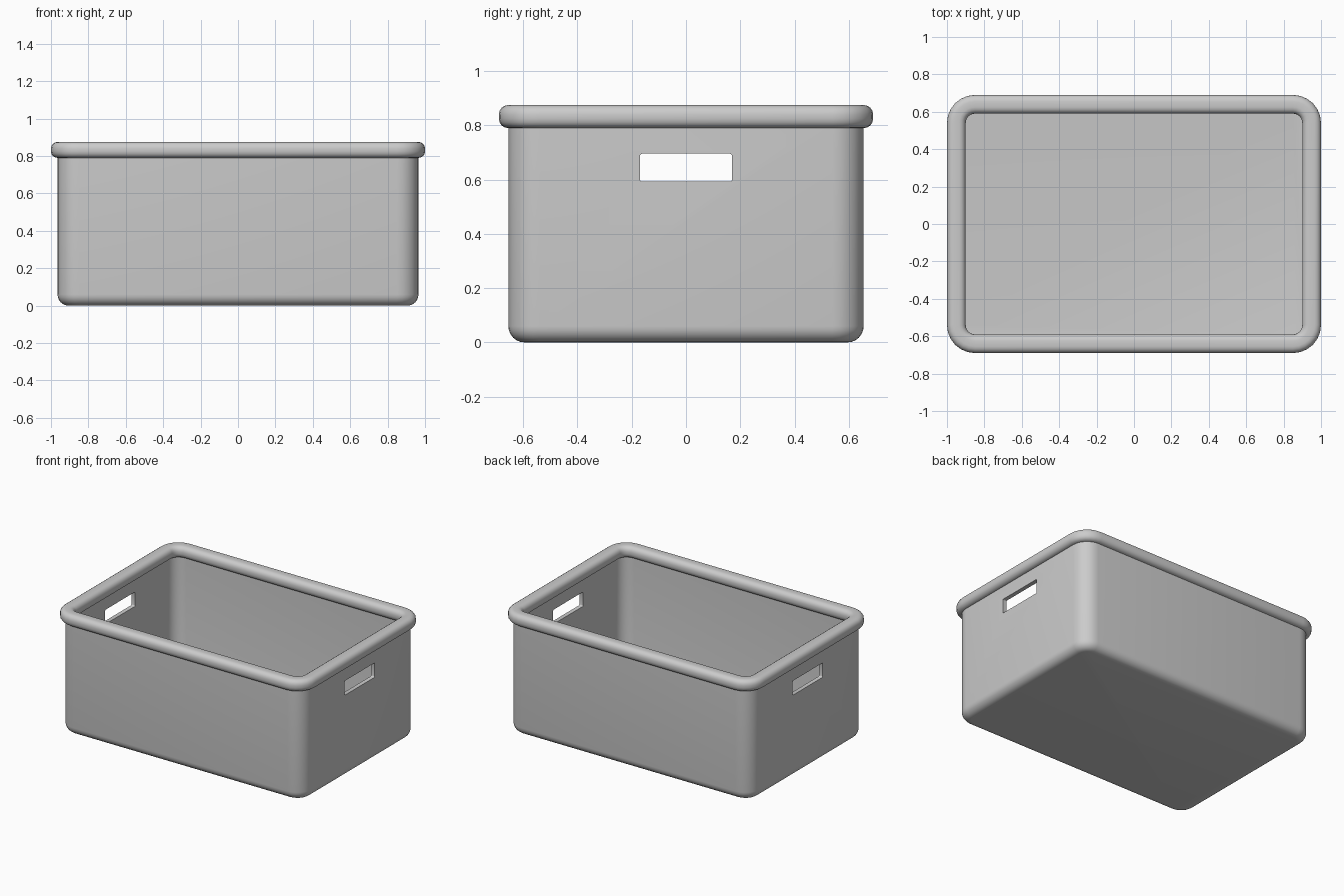
import bpy, bmesh
from math import sin, cos, pi

if "Cube" in bpy.data.objects:
    bpy.data.objects.remove(bpy.data.objects["Cube"])

HX, HY, R = 0.965, 0.655, 0.115      # outer wall half sizes, corner radius
T, FILLET = 0.03, 0.06               # wall thickness, bottom rounding


def ring(bm, inset, z, segs=6):
    """Rounded rectangle loop, inset from the outer wall."""
    r = max(R - inset, 0.01)
    cx, cy = HX - inset - r, HY - inset - r
    verts = []
    for k, (sx, sy) in enumerate([(1, 1), (-1, 1), (-1, -1), (1, -1)]):
        for i in range(segs + 1):
            a = (k + i / segs) * pi / 2
            verts.append(bm.verts.new((sx * cx + r * cos(a), sy * cy + r * sin(a), z)))
    return verts


def loft(name, profile, closed):
    """Skin a list of (inset, z) loops; cap both ends when not closed."""
    bm = bmesh.new()
    rings = [ring(bm, d, z) for d, z in profile]
    n = len(rings[0])
    pairs = list(zip(rings, rings[1:])) + ([(rings[-1], rings[0])] if closed else [])
    for a, b in pairs:
        for i in range(n):
            j = (i + 1) % n
            bm.faces.new((a[i], a[j], b[j], b[i]))
    if not closed:
        bm.faces.new(rings[0])
        bm.faces.new(rings[-1])
    bmesh.ops.recalc_face_normals(bm, faces=bm.faces)
    me = bpy.data.meshes.new(name)
    bm.to_mesh(me)
    bm.free()
    ob = bpy.data.objects.new(name, me)
    bpy.context.collection.objects.link(ob)
    return ob


def select(ob):
    bpy.ops.object.select_all(action='DESELECT')
    ob.select_set(True)
    bpy.context.view_layer.objects.active = ob


# Bin body: up the outside, over the top edge, down the inside
arc = [i / 6 * pi / 2 for i in range(7)]
outer = [(FILLET * (1 - sin(a)), FILLET * (1 - cos(a))) for a in arc]
ri = FILLET - T
inner = [(T + ri * (1 - cos(a)), T + ri * (1 - sin(a))) for a in arc]
body = loft("bin_body", outer + [(0, 0.83), (T, 0.83)] + inner, False)

# Handle slots through both end walls
bpy.ops.mesh.primitive_cube_add(size=1, location=(0, 0, 0.644))
cutter = bpy.context.object
cutter.name = "handle_cutter"
cutter.hide_render = True
cutter.scale = (2.4, 0.34, 0.103)
bpy.ops.object.transform_apply(location=False, scale=True)
bm = bmesh.new()
bm.from_mesh(cutter.data)
long_edges = [e for e in bm.edges if abs(e.verts[0].co.x - e.verts[1].co.x) > 1]
bmesh.ops.bevel(bm, geom=long_edges, offset=0.008, segments=3, profile=0.5, affect='EDGES')
bm.to_mesh(cutter.data)
bm.free()
select(body)
cut = body.modifiers.new("handle_slots", 'BOOLEAN')
cut.operation, cut.object, cut.solver = 'DIFFERENCE', cutter, 'EXACT'
bpy.ops.object.modifier_apply(modifier=cut.name)
bpy.data.objects.remove(cutter)

# Rolled rim: rounded cross-section swept around the top
W, H, C = 0.05, 0.0425, 0.035
section = []
for k, (sx, sy) in enumerate([(1, 1), (-1, 1), (-1, -1), (1, -1)]):
    for i in range(5):
        a = (k + i / 4) * pi / 2
        section.append((0.015 + sx * (W - C) + C * cos(a),
                        0.8325 + sy * (H - C) + C * sin(a)))
rim = loft("rim", section, True)

for ob in (body, rim):
    select(ob)
    bpy.ops.object.shade_smooth_by_angle(angle=0.6)
